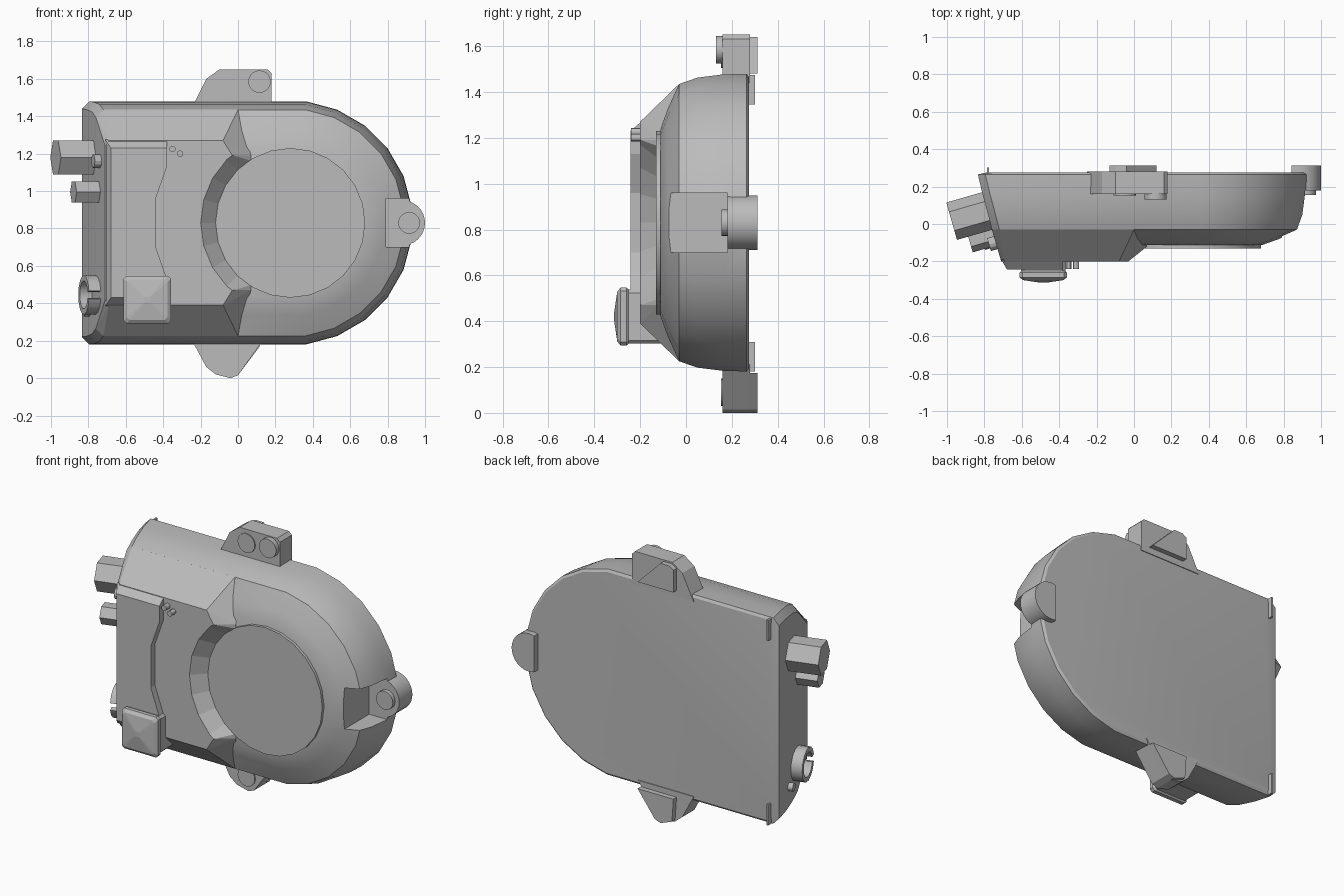
import bpy, bmesh
from math import sin, cos, radians
from mathutils import Matrix

if "Cube" in bpy.data.objects:
    bpy.data.objects.remove(bpy.data.objects["Cube"])

CZ = 0.83      # height of the housing's centre line
DX = 0.28      # centre of the rounded end
TILT = -74     # direction of the sloping connector face

grey = bpy.data.materials.new("grey")
grey.use_nodes = True
grey.diffuse_color = (0.5, 0.5, 0.5, 1)
grey.node_tree.nodes["Principled BSDF"].inputs["Base Color"].default_value = (0.5, 0.5, 0.5, 1)


def finish(name, bm, smooth=None):
    bmesh.ops.recalc_face_normals(bm, faces=bm.faces[:])
    mesh = bpy.data.meshes.new(name)
    bm.to_mesh(mesh)
    bm.free()
    mesh.materials.append(grey)
    ob = bpy.data.objects.new(name, mesh)
    bpy.context.collection.objects.link(ob)
    if smooth:
        select(ob)
        bpy.ops.object.shade_smooth_by_angle(angle=radians(smooth))
    return ob


def select(ob):
    bpy.ops.object.select_all(action='DESELECT')
    ob.select_set(True)
    bpy.context.view_layer.objects.active = ob


def loft(name, rings, loc=(0, 0, 0), turn=0, smooth=None):
    """Skin matching xz rings, each given as (y, points), and cap both ends."""
    bm = bmesh.new()
    loops = [[bm.verts.new((x, y, z)) for x, z in pts] for y, pts in rings]
    n = len(loops[0])
    for a, b in zip(loops, loops[1:]):
        for i in range(n):
            j = (i + 1) % n
            bm.faces.new((a[i], a[j], b[j], b[i]))
    bm.faces.new(loops[0])
    bm.faces.new(loops[-1])
    bm.transform(Matrix.Translation(loc) @ Matrix.Rotation(radians(turn), 4, 'Z'))
    return finish(name, bm, smooth)


def prism(name, pts, y0, y1):
    return loft(name, [(y0, pts), (y1, pts)])


def circle(r, n, x=0, z=0):
    return [(x + r * cos(radians(360 * i / n)), z + r * sin(radians(360 * i / n))) for i in range(n)]


def rod(name, x, z, r, y0, y1, n=20):
    ring = circle(r, n, x, z)
    return loft(name, [(y0, ring), (y1, ring)], smooth=30)


def square(h):
    return [(-h, -h), (h, -h), (h, h), (-h, h)]


def rounded_square(h, c):
    return [(h - c, -h), (h, c - h), (h, h - c), (h - c, h),
            (c - h, h), (-h, h - c), (-h, c - h), (c - h, -h)]


def cut(ob, cutter):
    cutter.hide_render = True
    mod = ob.modifiers.new("cut", 'BOOLEAN')
    mod.operation = 'DIFFERENCE'
    mod.solver = 'EXACT'
    mod.object = cutter
    select(ob)
    bpy.ops.object.modifier_apply(modifier=mod.name)
    bpy.data.objects.remove(cutter)


def d_ring(left, r, c=0.04):
    """Outline with a straight left end and a round right end."""
    arc = [(DX + r * cos(radians(a / 2)), CZ + r * sin(radians(a / 2))) for a in range(-165, 166, 30)]
    h = r * sin(radians(82.5))
    return arc + [(left + c, CZ + h), (left, CZ + h - c), (left, CZ - h + c), (left + c, CZ - h)]


# Main housing: D-shaped shell with a domed front
shell = loft("housing", [
    (0.275, d_ring(-0.79, 0.64)), (0.265, d_ring(-0.835, 0.655)), (0.16, d_ring(-0.81, 0.652)),
    (0.05, d_ring(-0.78, 0.638)), (-0.03, d_ring(-0.76, 0.61)),
    (-0.08, d_ring(-0.5, 0.5)), (-0.112, d_ring(-0.45, 0.41))])
cut(shell, prism("pocket_cutter", [(0.79, 0.70), (1.2, 0.70), (1.2, 0.96), (0.79, 0.96)], -0.5, 0.18))
select(shell)
bpy.ops.object.shade_smooth_by_angle(angle=radians(25))

# Raised block with sloping sides, scooped out around the dish
bm = bmesh.new()
half = [(0, -0.03, 0.605), (-0.72, -0.03, 0.605), (-0.76, -0.03, 0.565),
        (-0.69, -0.2, 0.44), (-0.71, -0.2, 0.41), (-0.08, -0.2, 0.44),
        (-0.03, -0.2, 0.36), (0.07, -0.12, 0.36), (0.0, 0.0, 0.6), (-0.72, 0.0, 0.6)]
for s in (1, -1):
    for x, y, z in half:
        bm.verts.new((x, y, CZ + s * z))
res = bmesh.ops.convex_hull(bm, input=bm.verts[:])
bmesh.ops.delete(bm, geom=[v for v in bm.verts if not v.link_faces], context='VERTS')
bmesh.ops.dissolve_limit(bm, angle_limit=radians(1), verts=bm.verts[:], edges=bm.edges[:])
block = finish("raised_block", bm)
cut(block, loft("scoop_cutter", [(y, circle(r, 24, DX, CZ)) for y, r in
                                 ((0.05, 0.395), (-0.12, 0.395), (-0.3, 0.585))]))

# Stepped front panel with a waisted edge
edge = [(-0.38, 0.3), (-0.44, 0.13), (-0.44, -0.13), (-0.38, -0.3)]


def panel_ring(left, h):
    pts = [(left, h), (-0.38, h)] + edge + [(-0.38, -h), (left, -h)]
    return [(x, CZ + z) for x, z in pts]


loft("front_panel", [(-0.19, panel_ring(-0.71, 0.445)), (-0.242, panel_ring(-0.68, 0.4))])

# Flat dish face
rod("dish_face", DX, CZ, 0.4, 0.0, -0.13, 24)

# Square button with a shallow pyramid cap
loft("square_button", [(y, rounded_square(h, h * 0.12)) for y, h in
                       ((-0.1, 0.118), (-0.25, 0.118), (-0.26, 0.127), (-0.285, 0.127),
                        (-0.3, 0.108), (-0.314, 0.015))], loc=(-0.485, 0, 0.42))

# Small front pins
for i, (x, z) in enumerate([(-0.35, 1.225), (-0.31, 1.2)]):
    rod(f"front_pin_{i + 1}", x, z, 0.017, -0.15, -0.24, 12)

# Connectors on the sloping end
for name, loc, r, depth, n in (
        ("large_hex_connector", (-0.975, 0.015, 1.18), 0.104, 0.24, 6),
        ("small_hex_connector", (-0.88, -0.09, 0.995), 0.064, 0.16, 6),
        ("end_pin", (-0.775, -0.11, 1.16), 0.036, 0.06, 12),
        ("end_button", (-0.825, 0.1, 0.355), 0.025, 0.06, 12)):
    loft(name, [(0, circle(r, n)), (depth, circle(r, n))], loc, TILT)

# Open ring on the sloping end
angles = range(12, 349, 24)
ring = [(r * cos(radians(a)), r * sin(radians(a)))
        for r, seq in ((0.105, angles), (0.075, angles[::-1])) for a in seq]
loft("open_ring", [(0, ring), (0.1, ring)], (-0.825, -0.04, 0.445), TILT, 35)

# Top mounting lug
prism("top_lug", [(-0.25, 1.44), (-0.17, 1.6), (-0.1, 1.65), (0.16, 1.65), (0.18, 1.63), (0.18, 1.44)], 0.16, 0.28)
prism("top_lug_back", [(-0.13, 1.48), (0.12, 1.48), (-0.04, 1.64), (-0.1, 1.64), (-0.13, 1.62)], 0.27, 0.312)
rod("top_lug_bolt", -0.05, 1.565, 0.06, 0.153, 0.2)
rod("top_lug_stud", 0.115, 1.585, 0.06, 0.13, 0.2)

# Bottom mounting lug
prism("bottom_lug", [(-0.25, 0.21), (-0.17, 0.06), (-0.12, 0.02), (-0.04, 0.0), (0.0, 0.015), (0.14, 0.21)], 0.16, 0.28)
prism("bottom_lug_back", [(-0.13, 0.175), (0.12, 0.175), (0.0, 0.015), (-0.04, 0.0), (-0.12, 0.03)], 0.27, 0.312)
rod("bottom_lug_bolt", -0.05, 0.09, 0.06, 0.153, 0.2)

# Side mounting lug, a half disc behind the pocket
arc = [(0.88 + 0.12 * cos(radians(a)), CZ + 0.12 * sin(radians(a))) for a in range(-108, 109, 12)]
loft("side_lug", [(0.18, arc), (0.312, arc)], smooth=30)
rod("side_lug_bolt", 0.915, CZ, 0.058, 0.155, 0.2)

# Thin tabs at the back corners
for name, z in (("top_corner_tab", 1.41), ("bottom_corner_tab", 0.245)):
    loft(name, [(0.25, [(x - 0.78, v * 0.065 + z) for x, v in
                        ((-0.006, -1), (0.006, -1), (0.006, 1), (-0.006, 1))]),
                (0.302, [(x - 0.78, v * 0.065 + z) for x, v in
                         ((-0.006, -1), (0.006, -1), (0.006, 1), (-0.006, 1))])])
